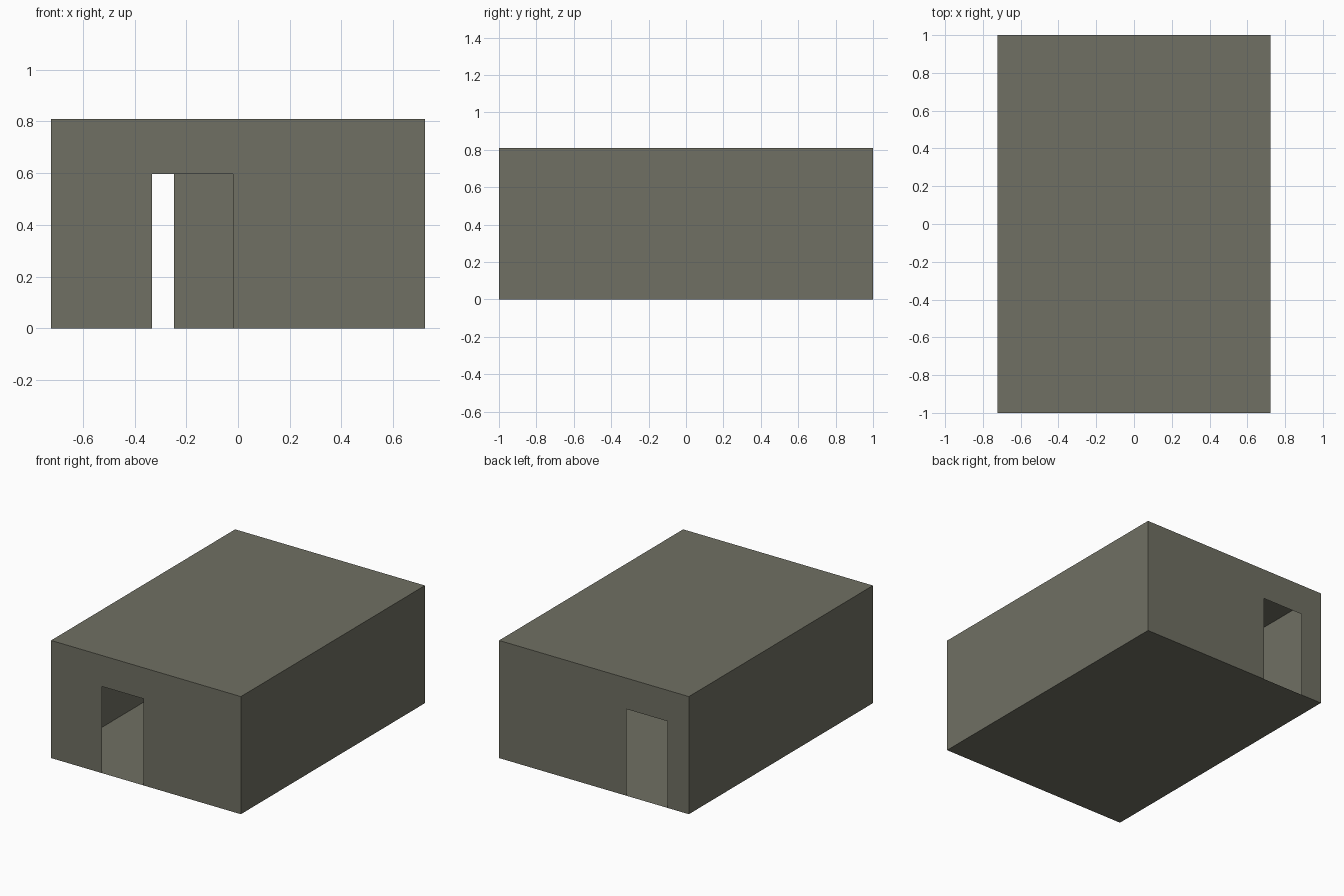
import bpy

if "Cube" in bpy.data.objects:
    bpy.data.objects.remove(bpy.data.objects["Cube"])

W, D, H = 0.722, 1.0, 0.809      # half width, half depth, height
DOOR_H = 0.596

stone = bpy.data.materials.new("grey_olive_stone")
stone.diffuse_color = (0.162, 0.162, 0.125, 1)
stone.use_nodes = True
stone.node_tree.nodes["Principled BSDF"].inputs["Base Color"].default_value = stone.diffuse_color


def panel(name, points):
    """One thin flat panel; points run anticlockwise seen from outside."""
    mesh = bpy.data.meshes.new(name)
    mesh.from_pydata(points, [], [tuple(range(len(points)))])
    mesh.materials.append(stone)
    mesh.update()
    obj = bpy.data.objects.new(name, mesh)
    bpy.context.collection.objects.link(obj)
    return obj


def door_wall(name, y, x0, x1):
    """End wall with a doorway from x0 to x1, open down to the floor."""
    outline = [(-W, 0), (x0, 0), (x0, DOOR_H), (x1, DOOR_H),
               (x1, 0), (W, 0), (W, H), (-W, H)]
    if y > 0:
        outline.reverse()        # back wall faces the other way
    panel(name, [(x, y, z) for x, z in outline])


# Floor and flat roof
panel("floor", [(-W, -D, 0), (-W, D, 0), (W, D, 0), (W, -D, 0)])
panel("roof", [(-W, -D, H), (W, -D, H), (W, D, H), (-W, D, H)])

# Plain side walls
panel("right_wall", [(W, -D, 0), (W, D, 0), (W, D, H), (W, -D, H)])
panel("left_wall", [(-W, D, 0), (-W, -D, 0), (-W, -D, H), (-W, D, H)])

# End walls with offset doorways
door_wall("front_wall", -D, -0.333, -0.02)
door_wall("back_wall", D, -0.56, -0.248)
